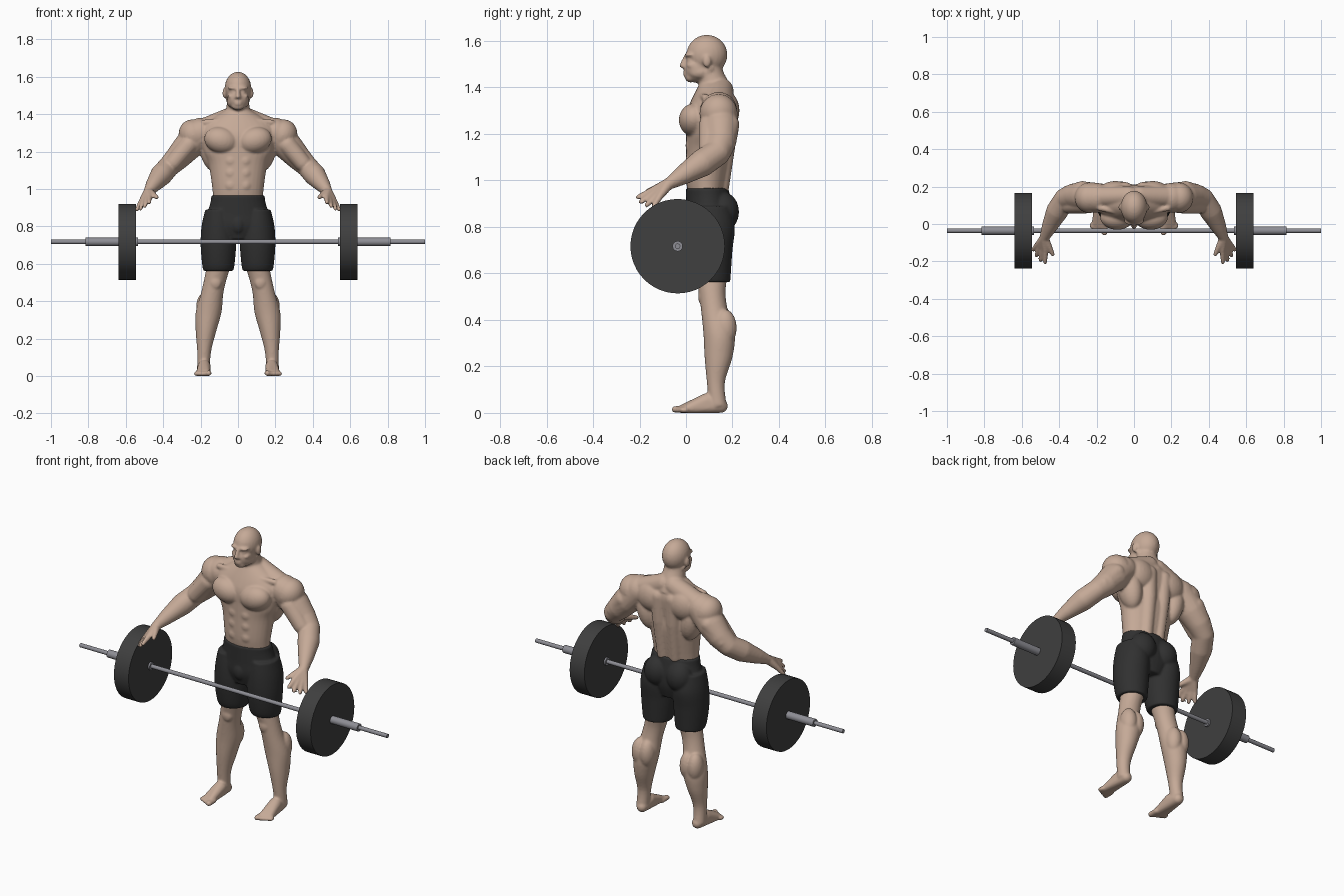
import bpy
import bmesh
import math
from mathutils import Matrix, Vector

default = bpy.data.objects.get("Cube")
if default:
    bpy.data.objects.remove(default, do_unlink=True)


def make_material(name, colour):
    material = bpy.data.materials.new(name)
    material.use_nodes = True
    shader = material.node_tree.nodes["Principled BSDF"]
    material.diffuse_color = (*colour, 1)
    shader.inputs["Base Color"].default_value = (*colour, 1)
    return material


skin = make_material("skin", (.56, .4, .31))
cloth = make_material("black cloth", (.03, .03, .03))
rubber = make_material("dark rubber", (.05, .05, .05))
steel = make_material("steel", (.27, .27, .3))


def blend(before, start, end, after, t):
    """Catmull-Rom interpolation from start to end."""
    slope_in, slope_out = (end - before) / 2, (after - start) / 2
    change = end - start
    return (start + slope_in * t + (3 * change - 2 * slope_in - slope_out) * t ** 2
            + (slope_in + slope_out - 2 * change) * t ** 3)


def column(bm, centre_at, rows, sides=32, steps=5):
    """Closed upright tube through rows of (height, half width, front, back)."""
    last = len(rows) - 1
    levels = [rows[last]]
    for i in range(last):
        near = rows[max(i - 1, 0)], rows[i], rows[i + 1], rows[min(i + 2, last)]
        for step in range(steps):
            levels.append([blend(*values, step / steps) for values in zip(*near)])
    levels.sort(key=lambda level: level[0])
    rings = []
    for height, width, front, back in levels:
        ring = []
        for k in range(sides):
            angle = math.tau * k / sides
            x = centre_at(height) + width * math.cos(angle)
            y = (front + back) / 2 + (back - front) / 2 * math.sin(angle)
            ring.append(bm.verts.new((x, y, height)))
        rings.append(ring)
    for low, high in zip(rings, rings[1:]):
        for k in range(sides):
            bm.faces.new((low[k - 1], low[k], high[k], high[k - 1]))
    bm.faces.new(rings[0])
    bm.faces.new(rings[-1])


def ball(bm, centre, radii, lean=0):
    """Ellipsoid, leaning sideways by an angle."""
    matrix = (Matrix.Translation(centre) @ Matrix.Rotation(lean, 4, "Y")
              @ Matrix.Diagonal((*radii, 1)))
    bmesh.ops.create_uvsphere(bm, u_segments=24, v_segments=16, radius=1, matrix=matrix)


def hull(bm, *spheres):
    """Convex skin around spheres given as (x, y, z, radius)."""
    cloud = bmesh.new()
    for *centre, radius in spheres:
        ball(cloud, centre, [radius] * 3)
    verts = [bm.verts.new(vert.co) for vert in cloud.verts]
    cloud.free()
    bmesh.ops.convex_hull(bm, input=verts)
    inside = [vert for vert in verts if not vert.link_faces]
    bmesh.ops.delete(bm, geom=inside, context="VERTS")


def chain(bm, *spheres):
    """Tapered limb from sphere to sphere."""
    for start, end in zip(spheres, spheres[1:]):
        hull(bm, start, end)


def fuse(bm, name, material, rounds):
    """Mirror the half model, melt its volumes together and bake the result."""
    bmesh.ops.recalc_face_normals(bm, faces=bm.faces)
    mesh = bpy.data.meshes.new(name)
    bm.to_mesh(mesh)
    bm.free()
    obj = bpy.data.objects.new(name, mesh)
    bpy.context.collection.objects.link(obj)
    mirror = obj.modifiers.new("mirror", "MIRROR")
    mirror.use_mirror_merge = False
    melt = obj.modifiers.new("melt", "REMESH")
    melt.mode = "VOXEL"
    melt.voxel_size = .0065
    soften = obj.modifiers.new("soften", "SMOOTH")
    soften.iterations = rounds
    bpy.context.view_layer.update()
    graph = bpy.context.evaluated_depsgraph_get()
    baked = bpy.data.meshes.new_from_object(obj.evaluated_get(graph))
    obj.modifiers.clear()
    obj.data = baked
    baked.materials.clear()
    baked.materials.append(material)
    baked.polygons.foreach_set("use_smooth", [True] * len(baked.polygons))


def middle(height):
    return 0


def leg_line(height):
    return .185 - .24 * height ** 2


def thigh_line(height):
    return .105


body = bmesh.new()

# Torso core and neck
column(body, middle, [(.9, .13, .02, .16), (1, .137, 0, .18), (1.13, .157, 0, .2),
                      (1.2, .185, 0, .2), (1.28, .2, 0, .21), (1.34, .19, .02, .21),
                      (1.42, .07, .06, .18)])
column(body, middle, [(1.36, .085, .06, .21), (1.42, .066, .055, .185),
                      (1.47, .058, .05, .16), (1.52, .055, .05, .15)])

# Chest, shoulder blades, side muscles
ball(body, (.09, .035, 1.26), (.092, .066, .07), lean=-.25)
ball(body, (.1, .17, 1.3), (.09, .06, .085))
ball(body, (.145, .14, 1.21), (.06, .07, .12), lean=.2)

# Spine columns, traps, collar bones, neck cords
chain(body, (.04, .15, .97, .035), (.045, .175, 1.18, .042), (.05, .18, 1.32, .045))
hull(body, (.03, .15, 1.385, .055), (.2, .145, 1.31, .06))
hull(body, (.02, .05, 1.37, .013), (.18, .085, 1.355, .016))
hull(body, (.015, .06, 1.385, .012), (.05, .105, 1.48, .016))

# Stomach muscles
for row in range(3):
    ball(body, (.036, .018, 1.02 + .065 * row), (.034, .02, .034))

# Skull, face, jaw corner, chin
ball(body, (0, .09, 1.54), (.071, .088, .086))
ball(body, (0, .048, 1.482), (.058, .056, .062))
ball(body, (.03, .06, 1.465), (.03, .05, .03))
ball(body, (0, .02, 1.443), (.034, .025, .022))

# Brow, eye, cheek, nose, lips, ear
ball(body, (.02, .019, 1.54), (.034, .026, .011))
ball(body, (.027, .016, 1.518), (.013, .012, .008))
ball(body, (.038, .028, 1.495), (.018, .024, .014))
hull(body, (0, 0, 1.535, .009), (0, -.015, 1.494, .013))
ball(body, (.01, -.006, 1.49), (.01, .012, .008))
for lip_height in (1.453, 1.465):
    ball(body, (0, .001, lip_height), (.022, .014, .006))
ball(body, (.072, .09, 1.512), (.011, .018, .027))

# Shoulder cap, arm, biceps, triceps
ball(body, (.238, .14, 1.288), (.078, .082, .085), lean=.5)
wrist = (.48, -.075, .985, .025)
chain(body, (.2, .14, 1.3, .08), (.27, .15, 1.225, .077), (.32, .15, 1.17, .067),
      (.37, .135, 1.12, .057), (.41, .07, 1.075, .059), (.45, -.01, 1.025, .042), wrist)
hull(body, (.265, .105, 1.235, .05), (.345, .1, 1.14, .045))
hull(body, (.275, .185, 1.24, .045), (.35, .165, 1.15, .042))

# Hand: four fingers fanned from the first to the last, then the thumb
first_knuckle, last_knuckle = Vector((.473, -.145, .957)), Vector((.516, -.11, .935))
first_tip, last_tip = Vector((.475, -.205, .928)), Vector((.54, -.138, .89))
for finger in range(4):
    share = finger / 3
    knuckle = first_knuckle.lerp(last_knuckle, share)
    tip = first_tip.lerp(last_tip, share)
    tip += (tip - knuckle) * .25 * math.sin(math.pi * share)
    chain(body, wrist, (*knuckle, .015), (*tip, .011))
chain(body, wrist, (.447, -.133, .966, .014), (.434, -.163, .955, .011))

# Leg, knee cap, calf heads
column(body, leg_line, [(.03, .034, .1, .175), (.13, .037, .09, .167), (.24, .055, .08, .2),
                        (.34, .069, .075, .21), (.44, .06, .065, .18),
                        (.52, .06, .055, .17), (.6, .065, .04, .18)])
ball(body, (.12, .072, .5), (.032, .02, .038))
for calf_x in (.132, .18):
    ball(body, (calf_x, .168, .365), (.044, .05, .08))

# Foot and toes
hull(body, (.18, .15, .03, .03), (.18, .09, .05, .035),
     (.167, -.015, .018, .018), (.21, -.005, .015, .015))
for toe in range(5):
    x = .157 + .0165 * toe
    size = .012 if toe else .015
    hull(body, (x, 0, size, size), (x, -.047 + .008 * toe, size, size))

fuse(body, "body", skin, rounds=4)

# Shorts: hips, legs, seat, front panel
shorts = bmesh.new()
column(shorts, middle, [(.73, .09, .02, .18), (.8, .165, 0, .2), (.87, .162, 0, .2),
                        (.93, .147, 0, .19), (.967, .142, 0, .182)])
column(shorts, thigh_line, [(.562, .08, .03, .19), (.6, .087, .015, .193), (.7, .095, 0, .2),
                            (.8, .09, 0, .21), (.89, .07, .01, .19)])
ball(shorts, (.072, .158, .865), (.075, .07, .085))
ball(shorts, (0, .025, .81), (.04, .036, .055))
fuse(shorts, "shorts", cloth, rounds=3)


def rod(name, start, end, radius, material):
    """Cylinder lying along x on the axis of the barbell."""
    bpy.ops.mesh.primitive_cylinder_add(
        vertices=48, radius=radius, depth=abs(end - start),
        location=((start + end) / 2, -.036, .717), rotation=(0, math.pi / 2, 0))
    obj = bpy.context.object
    obj.name = name
    obj.data.materials.append(material)
    bpy.ops.object.shade_smooth_by_angle(angle=math.radians(30))


# Barbell
rod("bar", -1, 1, .0115, steel)
for side, sign in (("left", 1), ("right", -1)):
    rod(side + "_plate", sign * .545, sign * .64, .203, rubber)
    rod(side + "_sleeve", sign * .535, sign * .815, .022, steel)
